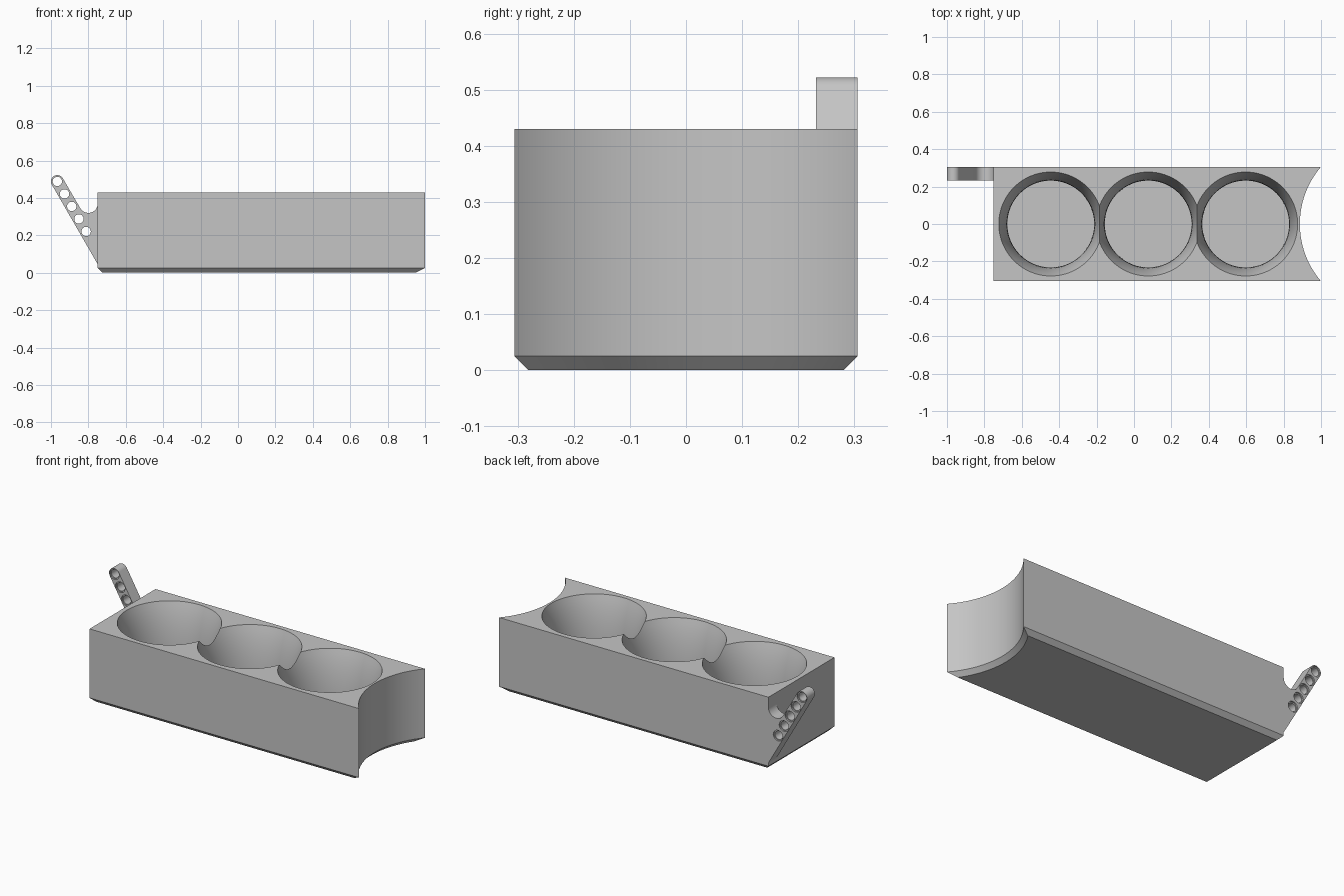
import bpy, bmesh
from math import sin, cos, asin, pi, radians, sqrt
from mathutils import Matrix

cube = bpy.data.objects.get("Cube")
if cube:
    bpy.data.objects.remove(cube)

grey = bpy.data.materials.new("plain grey")
grey.use_nodes = True
colour = (0.56, 0.56, 0.56, 1)
grey.diffuse_color = colour
grey.node_tree.nodes["Principled BSDF"].inputs["Base Color"].default_value = colour


def make_object(name, bm):
    bmesh.ops.recalc_face_normals(bm, faces=bm.faces)
    mesh = bpy.data.meshes.new(name)
    bm.to_mesh(mesh)
    bm.free()
    mesh.materials.append(grey)
    obj = bpy.data.objects.new(name, mesh)
    bpy.context.collection.objects.link(obj)
    return obj


def loft(name, rings):
    """Skin matching closed rings and cap both ends."""
    bm = bmesh.new()
    loops = [[bm.verts.new(p) for p in ring] for ring in rings]
    n = len(loops[0])
    for a, b in zip(loops, loops[1:]):
        for i in range(n):
            j = (i + 1) % n
            bm.faces.new((a[i], a[j], b[j], b[i]))
    bm.faces.new(loops[0][::-1])
    bm.faces.new(loops[-1])
    return make_object(name, bm)


def lathe(name, profile, sides, matrix):
    rings = [[(r * cos(2 * pi * i / sides), r * sin(2 * pi * i / sides), z)
              for i in range(sides)] for r, z in profile]
    obj = loft(name, rings)
    obj.data.transform(matrix)
    return obj


def arc(cx, cy, r, start, end, steps):
    return [(cx + r * cos(start + (end - start) * i / steps),
             cy + r * sin(start + (end - start) * i / steps)) for i in range(steps + 1)]


def select_only(obj):
    bpy.ops.object.select_all(action="DESELECT")
    obj.select_set(True)
    bpy.context.view_layer.objects.active = obj


def carve(target, cutter):
    cutter.hide_render = True
    mod = target.modifiers.new("cut", "BOOLEAN")
    mod.operation = "DIFFERENCE"
    mod.solver = "EXACT"
    mod.object = cutter
    select_only(target)
    bpy.ops.object.modifier_apply(modifier=mod.name)
    bpy.data.objects.remove(cutter)


def smooth(obj):
    select_only(obj)
    bpy.ops.object.shade_smooth_by_angle(angle=radians(30))


# Tray body: block with a scooped end and a chamfered underside
LEFT, HALF, TOP, CHAMFER = -0.75, 0.306, 0.43, 0.025
SCOOP_R = 0.47
SCOOP_X = 1 + sqrt(SCOOP_R ** 2 - HALF ** 2)


def outline(inset, z):
    h, r = HALF - inset, SCOOP_R + inset
    a = asin(h / r)
    pts = [(LEFT + inset, h), (LEFT + inset, -h)]
    pts += arc(SCOOP_X, 0, r, pi + a, pi - a, 40)
    return [(x, y, z) for x, y in pts]


body = loft("tray_body", [outline(CHAMFER, 0), outline(0, CHAMFER), outline(0, TOP)])

# Three overlapping cup wells, flared towards the rim
FLOOR, R_FLOOR, R_RIM = 0.03, 0.232, 0.278
wells = []
for i in range(15):
    t = i / 14
    wells.append((R_FLOOR + (R_RIM - R_FLOOR) * t ** 3, FLOOR + (TOP - FLOOR) * t))
wells.append((R_RIM + 0.007, TOP + 0.02))
for i in range(3):
    place = Matrix.Translation((-0.445 + 0.521 * i, 0, 0))
    carve(body, lathe("well_cutter", wells, 96, place))
smooth(body)

# Slanted side arm: rounded tip, straight edges, filleted into the body
TIP_X, TIP_Z, ARM_R = -0.966, 0.488, 0.034
ARM_Y, ARM_HALF = 0.269, 0.037
side = arc(TIP_X, TIP_Z, ARM_R, radians(30), radians(210), 20)
side += [(LEFT, 0.045), (LEFT + 0.005, 0.045), (LEFT + 0.005, 0.37)]
side += arc(-0.80, 0.37, 0.05, 2 * pi, radians(210), 20)
arm = loft("side_arm", [[(x, y, z) for x, z in side]
                        for y in (ARM_Y - ARM_HALF, ARM_Y + ARM_HALF)])

# Row of counterbored holes through the arm
BORE, SINK, STEP = 0.025, 0.031, 0.029
hole = [(SINK, -0.06), (SINK, -STEP), (BORE, -STEP), (BORE, STEP), (SINK, STEP), (SINK, 0.06)]
for i in range(5):
    place = Matrix.Translation((TIP_X + 0.0385 * i, ARM_Y, TIP_Z - 0.0668 * i))
    carve(arm, lathe("hole_cutter", hole, 32, place @ Matrix.Rotation(pi / 2, 4, "X")))
smooth(arm)
